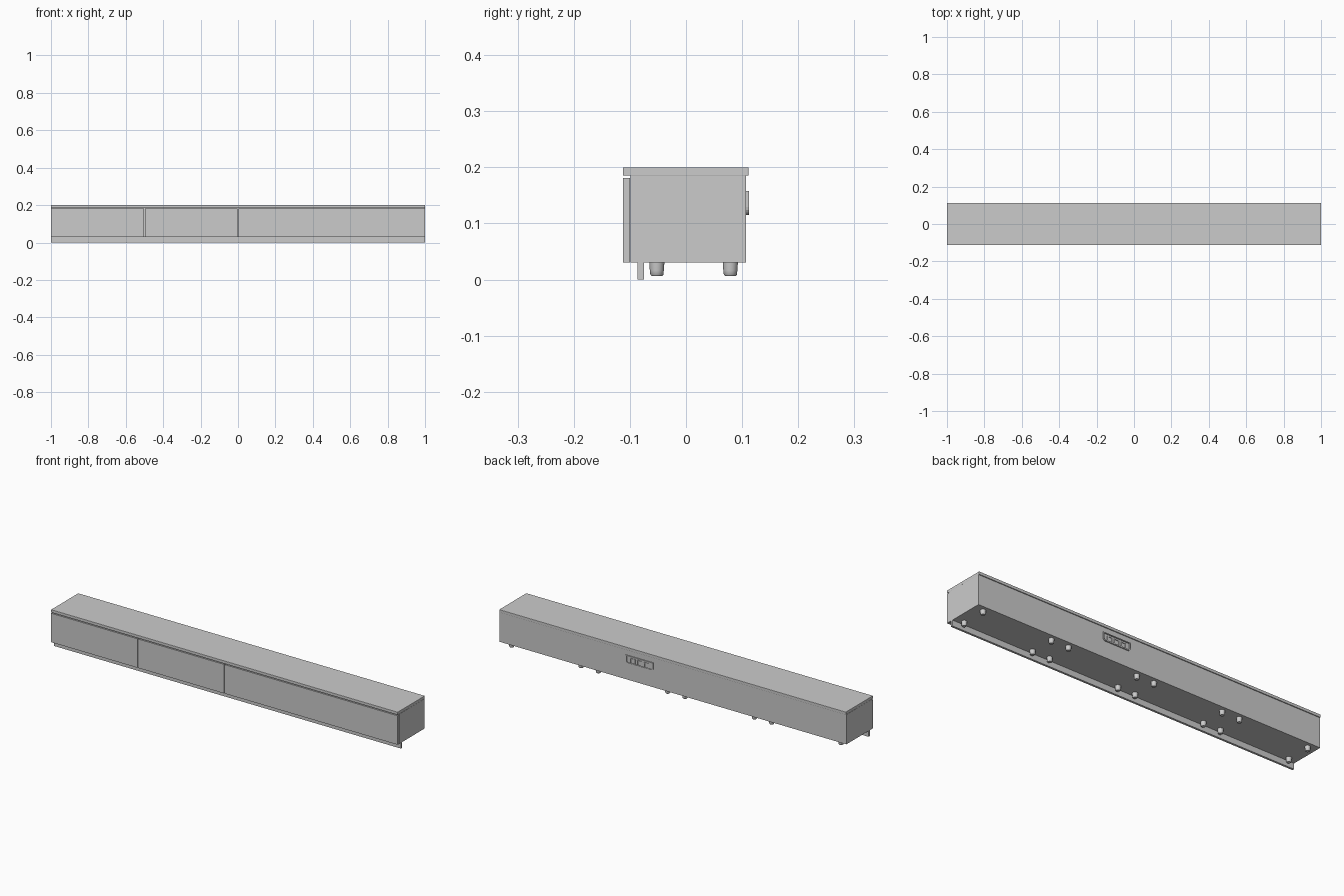
import bpy, bmesh, math

if "Cube" in bpy.data.objects:
    bpy.data.objects.remove(bpy.data.objects["Cube"])

def finish(name, bm, bevel=0.0, smooth=False):
    bmesh.ops.recalc_face_normals(bm, faces=bm.faces[:])
    me = bpy.data.meshes.new(name)
    bm.to_mesh(me)
    bm.free()
    ob = bpy.data.objects.new(name, me)
    bpy.context.collection.objects.link(ob)
    if bevel:
        m = ob.modifiers.new("edge_round", 'BEVEL')
        m.width, m.segments = bevel, 2
    if smooth:
        bpy.ops.object.select_all(action='DESELECT')
        ob.select_set(True)
        bpy.context.view_layer.objects.active = ob
        bpy.ops.object.shade_smooth_by_angle(angle=math.radians(40))
    return ob

def box(name, x0, x1, y0, y1, z0, z1, bevel=0.0):
    bm = bmesh.new()
    bmesh.ops.create_cube(bm, size=1)
    for v in bm.verts:
        v.co = (x1 if v.co.x > 0 else x0, y1 if v.co.y > 0 else y0, z1 if v.co.z > 0 else z0)
    return finish(name, bm, bevel)

def frame(name, outer, inner, y0, y1):
    """Ring between two (x, z) outlines with equal point counts, extruded along y."""
    bm = bmesh.new()
    n = len(outer)
    loops = [[bm.verts.new((x, y, z)) for x, z in pts]
             for pts, y in ((outer, y0), (outer, y1), (inner, y1), (inner, y0))]
    for a in range(4):
        p, q = loops[a], loops[(a + 1) % 4]
        for i in range(n):
            j = (i + 1) % n
            bm.faces.new((p[i], p[j], q[j], q[i]))
    return finish(name, bm)

def tray_outline(x0, x1, z0, z1, r):
    """Rectangle with rounded lower corners."""
    pts = [(x0, z1)]
    for cx, start in ((x0 + r, 180), (x1 - r, 270)):
        for k in range(5):
            a = math.radians(start + k * 22.5)
            pts.append((cx + r * math.cos(a), z0 + r + r * math.sin(a)))
    return pts + [(x1, z1)]

# Carcass, top board and plinth rail
box("carcass", -1, 1, -0.099, 0.107, 0.03, 0.185)
box("top_board", -1, 1, -0.1125, 0.1115, 0.185, 0.2, 0.0015)
box("plinth_rail", -1, 1, -0.086, -0.075, 0.0, 0.03)

# Front panels: two narrow, one wide
for i, (a, b) in enumerate(((-1, -0.5), (-0.5, 0), (0, 1))):
    g0 = 0 if a == -1 else 0.002
    g1 = 0 if b == 1 else 0.002
    box(f"front_panel_{i + 1}", a + g0, b - g1, -0.1125, -0.1, 0.03, 0.181)

# Tapered round feet, four per half-unit section
for i, s in enumerate((-0.75, -0.25, 0.25, 0.75)):
    for dx in (-0.2, 0.2):
        for y in (-0.052, 0.079):
            bm = bmesh.new()
            rings = []
            for r, z in ((0.0135, 0.031), (0.0125, 0.016), (0.0115, 0.0085), (0.009, 0.006)):
                rings.append([bm.verts.new((s + dx + r * math.cos(k * math.pi / 10),
                                            y + r * math.sin(k * math.pi / 10), z)) for k in range(20)])
            for p, q in zip(rings, rings[1:]):
                for k in range(20):
                    bm.faces.new((p[k], p[(k + 1) % 20], q[(k + 1) % 20], q[k]))
            bm.faces.new(rings[0])
            bm.faces.new(rings[-1])
            finish(f"foot_{i + 1}", bm, smooth=True)

# Socket tray on the back: rim, back plate and three socket frames
X0, X1, Z0, Z1 = 0.112, 0.272, 0.115, 0.158
frame("socket_rim", tray_outline(X0, X1, Z0, Z1, 0.014),
      tray_outline(X0 + 0.006, X1 - 0.006, Z0 + 0.006, Z1 - 0.004, 0.010), 0.106, 0.112)
for i in range(3):
    cx, cz, h = (X0 + X1) / 2 + (i - 1) * 0.04, 0.133, 0.0145
    sq = lambda s: [(cx - s, cz - s), (cx + s, cz - s), (cx + s, cz + s), (cx - s, cz + s)]
    frame(f"socket_frame_{i + 1}", sq(h), sq(h - 0.004), 0.106, 0.110)
